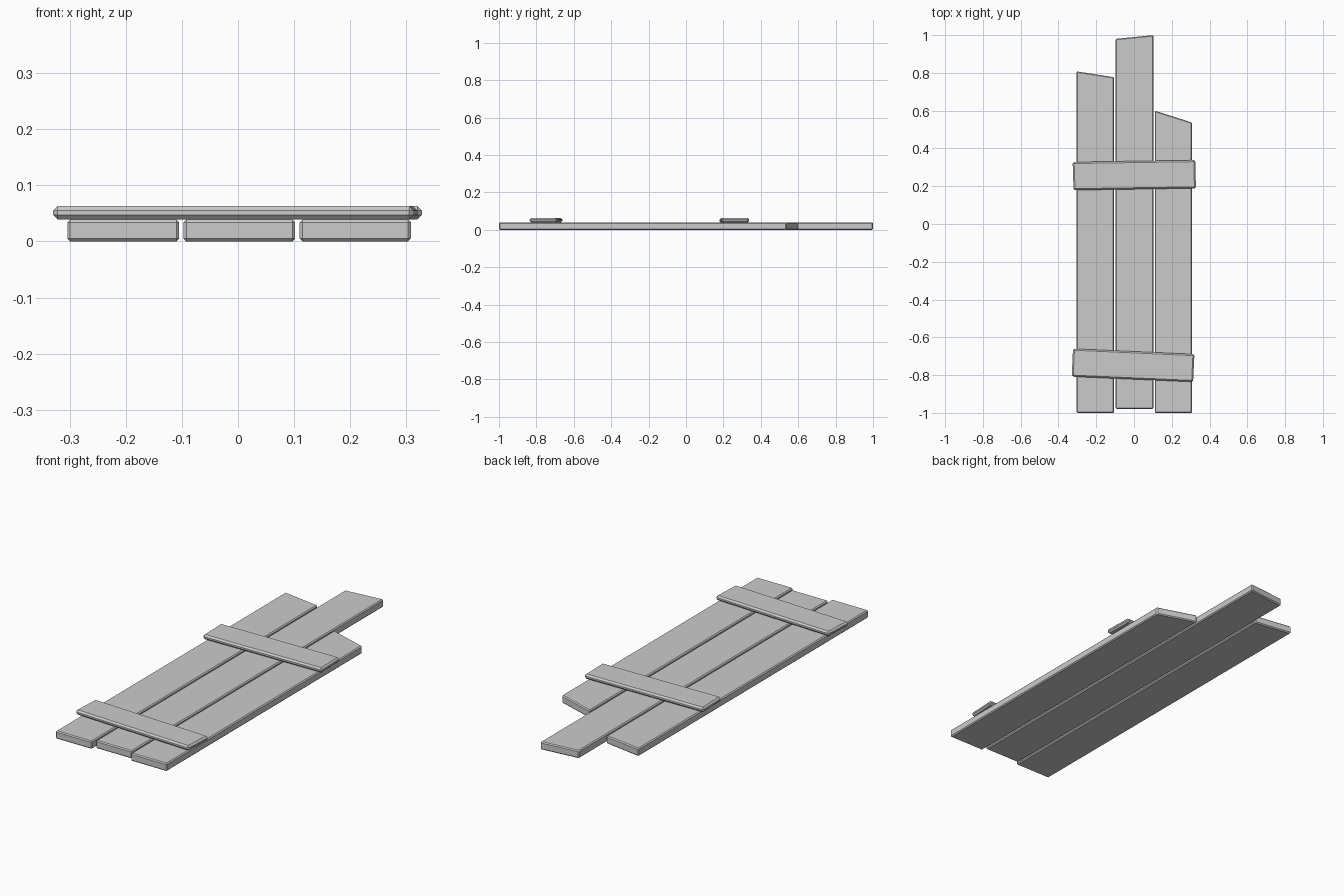
import bpy
import bmesh

cube = bpy.data.objects.get("Cube")
if cube:
    bpy.data.objects.remove(cube, do_unlink=True)

GREY = (0.6, 0.6, 0.6, 1.0)
wood = bpy.data.materials.new("plain grey")
wood.use_nodes = True
wood.diffuse_color = GREY
wood.node_tree.nodes["Principled BSDF"].inputs["Base Color"].default_value = GREY


def board(name, outline, z0, z1, chamfer):
    """Extrude a flat outline into a board with chamfered edges."""
    bm = bmesh.new()
    base = bm.faces.new([bm.verts.new((x, y, z0)) for x, y in outline])
    top = bmesh.ops.extrude_face_region(bm, geom=[base])["geom"]
    for v in top:
        if isinstance(v, bmesh.types.BMVert):
            v.co.z = z1
    bmesh.ops.recalc_face_normals(bm, faces=bm.faces)
    bmesh.ops.bevel(bm, geom=list(bm.edges), offset=chamfer, segments=1,
                    affect='EDGES', profile=0.5)
    mesh = bpy.data.meshes.new(name)
    bm.to_mesh(mesh)
    bm.free()
    mesh.materials.append(wood)
    obj = bpy.data.objects.new(name, mesh)
    bpy.context.collection.objects.link(obj)


# Long planks: left x, right x, front y, back y at each side
for name, xl, xr, front, back_l, back_r in (
        ("right_plank", -0.304, -0.105, -1.0, 0.808, 0.777),
        ("middle_plank", -0.097, 0.102, -0.98, 0.98, 1.0),
        ("left_plank", 0.11, 0.308, -1.0, 0.6, 0.537)):
    board(name, [(xl, front), (xr, front), (xr, back_r), (xl, back_l)],
          0.0, 0.039, 0.005)

# Cross battens lying slightly askew on the planks
board("front_batten",
      [(-0.33, -0.808), (0.313, -0.836), (0.32, -0.689), (-0.323, -0.66)],
      0.039, 0.063, 0.008)
board("back_batten",
      [(-0.32, 0.179), (0.328, 0.189), (0.324, 0.338), (-0.325, 0.328)],
      0.039, 0.063, 0.008)
